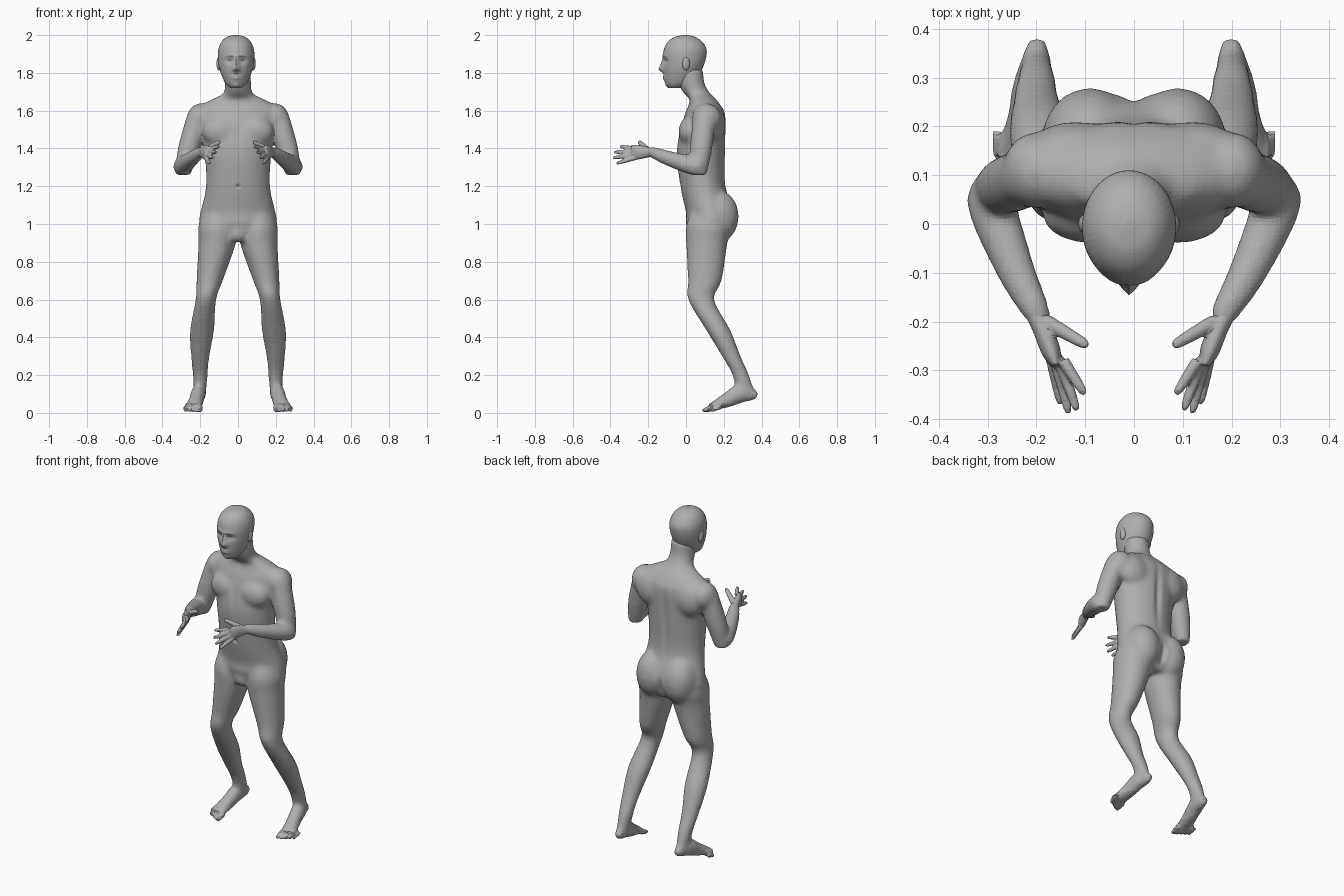
import bpy, bmesh, math
from mathutils import Vector, Matrix

default_cube = bpy.data.objects.get("Cube")
if default_cube:
    bpy.data.objects.remove(default_cube)

grey = (.43, .43, .43, 1)
skin = bpy.data.materials.new("plain grey")
skin.use_nodes = True
skin.diffuse_color = grey
skin.node_tree.nodes["Principled BSDF"].inputs["Base Color"].default_value = grey


def spline(before, start, end, after, t):
    """Catmull-Rom value between start and end."""
    leave, arrive = (end - before) / 2, (after - start) / 2
    ease = t * t * (3 - 2 * t)
    return start + (end - start) * ease + t * (1 - t) * (leave * (1 - t) - arrive * t)


def smooth_rows(rows, steps):
    padded = [rows[0], *rows, rows[-1]]
    result = []
    for window in zip(padded, padded[1:], padded[2:], padded[3:]):
        for step in range(steps):
            result.append([spline(*values, step / steps) for values in zip(*window)])
    return result + [rows[-1]]


def loft(bm, rows, sides=20, steps=4, level=False):
    """Skin oval sections (x, y, z, half width, half depth) along a path."""
    rows = smooth_rows(list(rows), steps)
    points = [Vector(row[:3]) for row in rows]
    rings = []
    for i, row in enumerate(rows):
        along = Vector((0, 0, 1))
        if not level:
            along = (points[min(i + 1, len(points) - 1)] - points[max(i - 1, 0)]).normalized()
        across = Vector((1, 0, 0))
        across = (across - along * across.dot(along)).normalized()
        depth = along.cross(across)
        ring = []
        for k in range(sides):
            angle = math.tau * k / sides
            offset = across * math.cos(angle) * row[3] + depth * math.sin(angle) * row[-1]
            ring.append(bm.verts.new(points[i] + offset))
        rings.append(ring)
    for lower, upper in zip(rings, rings[1:]):
        for k in range(sides):
            bm.faces.new((lower[k - 1], lower[k], upper[k], upper[k - 1]))
    bm.faces.new(reversed(rings[0]))
    bm.faces.new(rings[-1])


def taper(bm, base, tip, radius, side):
    """Round-ended finger or toe."""
    profile = {0: 1, .5: .9, .9: .7, 1: .3}
    rows = [(*Vector(base).lerp(Vector(tip), t), radius * size) for t, size in profile.items()]
    loft(bm, sided(rows, side), sides=10)


def ball(bm, centre, radii):
    matrix = Matrix.Translation(centre) @ Matrix.Diagonal((*radii, 1))
    bmesh.ops.create_icosphere(bm, subdivisions=3, radius=1, matrix=matrix)


def sided(rows, side):
    """Mirror rows; the left hand reaches slightly further inward."""
    for x, y, *rest in rows:
        reach = min(1, max(0, -y * 5)) * .015 if side > 0 else 0
        yield (side * x - reach, y, *rest)


def press(verts, x, y, z, wide, high, push):
    """Move the skin along y with a soft falloff around a point."""
    for vert in verts:
        dx, dy, dz = vert.co - Vector((x, y, z))
        distance = (dx / wide) ** 2 + (dy / .05) ** 2 + (dz / high) ** 2
        vert.co.y += push * math.exp(-distance)


def finish(name, bm, voxel=0, relax=0, floor=0, details=()):
    """Fuse pieces into one skin, relax it above the floor, press in details."""
    bmesh.ops.recalc_face_normals(bm, faces=bm.faces)
    obj = bpy.data.objects.new(name, bpy.data.meshes.new(name))
    bpy.context.scene.collection.objects.link(obj)
    bm.to_mesh(obj.data)
    if voxel:
        fuse = obj.modifiers.new("fuse", 'REMESH')
        fuse.mode = 'VOXEL'
        fuse.voxel_size = voxel
        depsgraph = bpy.context.evaluated_depsgraph_get()
        obj.data = bpy.data.meshes.new_from_object(obj.evaluated_get(depsgraph))
        obj.modifiers.clear()
    bm.clear()
    bm.from_mesh(obj.data)
    soft = [vert for vert in bm.verts if vert.co.z > floor]
    for _ in range(relax):
        bmesh.ops.smooth_vert(bm, verts=soft, factor=.5,
                              use_axis_x=True, use_axis_y=True, use_axis_z=True)
    for detail in details:
        press(bm.verts, *detail)
    for face in bm.faces:
        face.smooth = False
    bm.to_mesh(obj.data)
    bm.free()
    obj.data.materials.clear()
    obj.data.materials.append(skin)


# Sections: x, y, z, half width, half depth (one radius where round)
torso = {"crotch": (0, .12, .92, .11, .09), "hips": (0, .13, 1, .2, .13),
         "pelvis": (0, .13, 1.06, .2, .13), "waist": (0, .09, 1.2, .17, .12),
         "ribs": (0, .08, 1.4, .18, .13), "armpits": (0, .1, 1.57, .22, .11),
         "shoulders": (0, .1, 1.62, .21, .09), "collar": (0, .09, 1.66, .14, .07),
         "neck base": (0, .06, 1.69, .08, .07), "neck": (0, .03, 1.74, .07, .07),
         "neck top": (0, .02, 1.82, .07, .07)}
leg = {"top": (.1, .13, 1.1, .07, .09), "hip": (.11, .12, .99, .1, .12),
       "upper thigh": (.11, .11, .9, .1, .11),
       "thigh": (.15, .1, .7, .07, .09), "knee": (.17, .08, .6, .055, .07),
       "calf": (.19, .17, .44, .065, .065), "shin": (.2, .24, .3, .05, .05),
       "ankle": (.2, .29, .2, .04, .045), "heel": (.2, .32, .09, .03, .05)}
upper_arm = {"shoulder": (.21, .1, 1.58, .06), "biceps": (.26, .08, 1.4, .06),
             "elbow": (.29, .07, 1.26, .04)}
forearm = {"elbow": (.3, .08, 1.29, .04), "muscle": (.29, .03, 1.31, .05),
           "middle": (.24, -.1, 1.35, .04), "wrist": (.2, -.18, 1.38, .03),
           "end": (.19, -.21, 1.38, .02)}
palm = {"wrist": (.21, -.17, 1.38, .02, .02), "heel": (.19, -.21, 1.38, .02, .03),
        "middle": (.17, -.26, 1.38, .02, .04), "knuckles": (.16, -.29, 1.38, .01, .04)}
foot = {"heel": (.2, .38, .09, .02, .02), "ankle": (.2, .34, .1, .03, .04),
        "instep": (.21, .28, .1, .04, .05), "arch": (.22, .22, .07, .04, .04),
        "toe root": (.24, .13, .03, .045, .02)}
muscles = {"shoulder": ((.2, .11, 1.56), (.07, .08, .08)),
           "buttock": ((.09, .17, 1.04), (.1, .11, .14)),
           "chest": ((.09, .02, 1.49), (.1, .06, .08)),
           "shoulder blade": ((.12, .15, 1.53), (.1, .06, .1))}
# Details: x, y, z, width, height, push along y
hollows = {"spine": (0, .21, 1.4, .02, .16, -.012), "cleft": (0, .27, 1, .02, .06, -.02),
           "navel": (0, -.03, 1.2, .01, .01, .01), "breastbone": (0, -.05, 1.47, .02, .08, .006)}

# Torso, neck, arms, legs and feet
bm = bmesh.new()
loft(bm, torso.values(), sides=36, level=True)
ball(bm, (0, .04, .95), (.05, .04, .05))
for side in (1, -1):
    loft(bm, sided(leg.values(), side), level=True)
    loft(bm, sided(upper_arm.values(), side), level=True)
    loft(bm, sided(forearm.values(), side))
    loft(bm, sided(foot.values(), side))
    for i in range(5):
        x, tip = .2 + .02 * i, .085 + .011 * i
        taper(bm, (x, tip + .06, .03), (x, tip, .01), .015 - .001 * i, side)
    for (x, y, z), radii in muscles.values():
        ball(bm, (side * x, y, z), radii)
finish("body", bm, voxel=.009, relax=12, floor=.05, details=hollows.values())

# Head: z, front, back, half width
skull = {"chin": (1.72, -.09, -.03, .03), "jaw": (1.75, -.11, .04, .06),
         "cheeks": (1.83, -.12, .09, .09), "brow": (1.91, -.12, .11, .096),
         "forehead": (1.96, -.1, .09, .08), "scalp": (1.99, -.06, .05, .05),
         "crown": (2, -.01, .01, .01)}
# Features: x, z, width, height, push along y
features = {"nose bridge": (0, 1.85, .013, .02, -.012), "nose tip": (0, 1.82, .018, .016, -.026),
            "lips": (0, 1.77, .026, .014, -.01), "mouth line": (0, 1.764, .03, .005, .006),
            "chin": (0, 1.73, .02, .012, -.007), "eye socket": (.036, 1.862, .02, .014, .015),
            "eye": (.036, 1.86, .013, .008, -.007), "brow": (.03, 1.89, .03, .01, -.005)}
head_x, face_y = -.01, -.12
bm = bmesh.new()
loft(bm, [(head_x, (front + back) / 2, z, wide, (back - front) / 2)
          for z, front, back, wide in skull.values()], sides=44, steps=7, level=True)
finish("head", bm, details=[(head_x + side * x, face_y, *shape)
                            for x, *shape in features.values() for side in ((1, -1) if x else (1,))])

for side, label in ((1, "left"), (-1, "right")):
    # Ear
    bm = bmesh.new()
    ball(bm, (head_x + side * .09, 0, 1.85), (.014, .02, .037))
    finish(label + "_ear", bm)

    # Hand: palm, thumb and four fanned fingers
    bm = bmesh.new()
    loft(bm, sided(palm.values(), side))
    taper(bm, (.18, -.2, 1.39), (.094, -.25, 1.437), .016, side)
    for i in range(4):
        fan = i / 3
        base = Vector((.145, -.28, 1.4)).lerp(Vector((.17, -.27, 1.35)), fan)
        tip = Vector((.1, -.35, 1.41)).lerp(Vector((.15, -.37, 1.32)), fan)
        tip.y -= .03 * math.sin(math.pi * fan)
        taper(bm, base, tip, .013, side)
    finish(label + "_hand", bm, voxel=.0045, relax=3)
